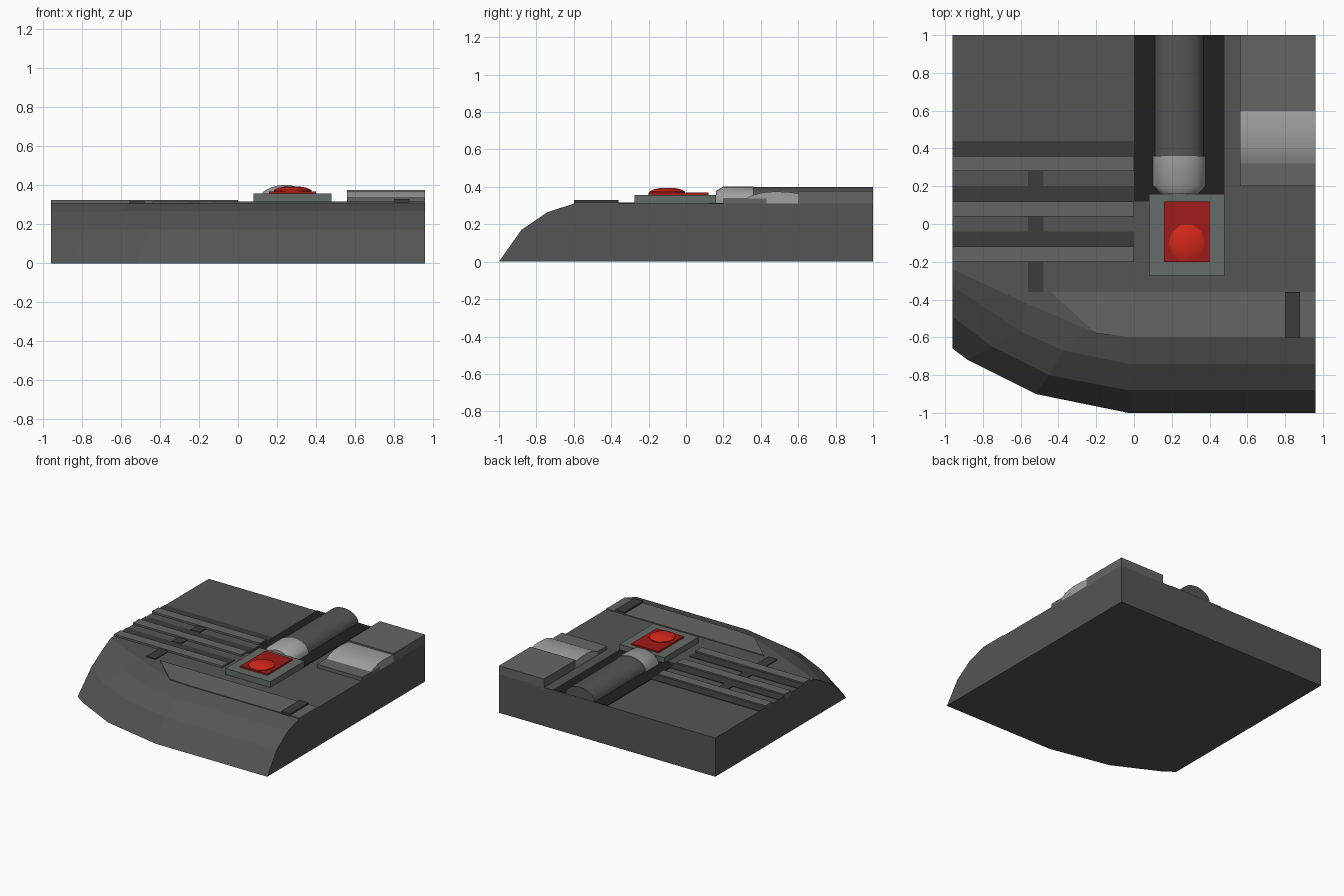
import bpy, bmesh, math

if "Cube" in bpy.data.objects:
    bpy.data.objects.remove(bpy.data.objects["Cube"])


def material(name, r, g, b):
    m = bpy.data.materials.new(name)
    m.diffuse_color = (r, g, b, 1)
    m.use_nodes = True
    m.node_tree.nodes["Principled BSDF"].inputs["Base Color"].default_value = m.diffuse_color
    return m


HULL = material("hull_grey", 0.09, 0.09, 0.09)
PANEL = material("panel_grey", 0.13, 0.13, 0.13)
DARK = material("dark_grey", 0.045, 0.045, 0.045)
BLACK = material("black", 0.015, 0.015, 0.015)
SILVER = material("silver", 0.35, 0.35, 0.35)
BASE = material("green_grey", 0.13, 0.15, 0.14)
RED = material("red", 0.35, 0.01, 0.01)
BRIGHT = material("bright_red", 0.65, 0.02, 0.01)


def loft(name, rings, mat, smooth=False):
    """Skin a stack of equal-length closed rings and cap both ends."""
    bm = bmesh.new()
    rows = [[bm.verts.new(p) for p in ring] for ring in rings]
    n = len(rings[0])
    for a, b in zip(rows, rows[1:]):
        for i in range(n):
            j = (i + 1) % n
            bm.faces.new((a[i], a[j], b[j], b[i]))
    bm.faces.new(rows[0])
    bm.faces.new(rows[-1])
    bmesh.ops.recalc_face_normals(bm, faces=bm.faces)
    me = bpy.data.meshes.new(name)
    bm.to_mesh(me)
    bm.free()
    ob = bpy.data.objects.new(name, me)
    bpy.context.collection.objects.link(ob)
    me.materials.append(mat)
    if smooth:
        bpy.ops.object.select_all(action='DESELECT')
        ob.select_set(True)
        bpy.context.view_layer.objects.active = ob
        bpy.ops.object.shade_smooth_by_angle(angle=math.radians(40))
    return ob


def plate(name, outline, z0, z1, mat):
    return loft(name, [[(x, y, z) for x, y in outline] for z in (z0, z1)], mat)


def box(name, x0, x1, y0, y1, z0, z1, mat):
    return plate(name, [(x0, y0), (x1, y0), (x1, y1), (x0, y1)], z0, z1, mat)


def arch(cx, y, rx, rz, z0, n=12):
    """Half-ellipse cross-section standing on z0."""
    return [(cx + rx * math.cos(math.pi * i / n), y,
             z0 + rz * math.sin(math.pi * i / n)) for i in range(n + 1)]


# Hull: four levels of a rounded front edge, flat sides and back
levels = [
    (0.000, -1.00, (-0.52, -0.90), (-0.88, -0.72), -0.66),
    (0.170, -0.88, (-0.45, -0.80), (-0.75, -0.65), -0.49),
    (0.265, -0.74, (-0.37, -0.67), (-0.60, -0.57), -0.33),
    (0.310, -0.60, (-0.24, -0.56), (-0.57, -0.42), -0.24),
]
loft("hull", [[(x, y, z) for x, y in
               [(0.96, yf), (-0.03, yf), a, b, (-0.96, ys), (-0.96, 1), (0.96, 1)]]
              for z, yf, a, b, ys in levels], HULL)

# Front inset panel and its crossing strip
plate("front_panel", [(-0.44, -0.36), (-0.20, -0.58), (-0.03, -0.595),
                      (0.96, -0.595), (0.96, -0.36)], 0.29, 0.316, PANEL)
box("front_strip", 0.80, 0.88, -0.60, -0.36, 0.29, 0.329, DARK)

# Left ribs: raised bar, dark strip behind it, short connector in front
for i in range(3):
    y = -0.20 + 0.24 * i
    box(f"rib_{i}", -0.96, 0, y, y + 0.08, 0.29, 0.325, PANEL)
    box(f"rib_groove_{i}", -0.96, 0, y + 0.08, y + 0.16, 0.29, 0.314, DARK)
    box(f"rib_connector_{i}", -0.56, -0.48, y - (0.16 if i == 0 else 0.08), y,
        0.29, 0.317, DARK)

# Barrel lying in its black bed, with a silver collar
box("barrel_bed", 0, 0.48, 0.12, 1.0, 0.29, 0.314, BLACK)
loft("barrel", [arch(0.24, y, 0.13, 0.088, 0.31) for y in (0.36, 1.0)], HULL, True)
loft("barrel_collar", [arch(0.24, 0.16, 0.10, 0.068, 0.31),
                       arch(0.24, 0.20, 0.14, 0.092, 0.31),
                       arch(0.24, 0.36, 0.14, 0.092, 0.31)], SILVER, True)

# Push button: base, red plate and low dome
box("button_base", 0.08, 0.48, -0.275, 0.16, 0.29, 0.357, BASE)
box("button_plate", 0.16, 0.40, -0.20, 0.12, 0.35, 0.369, RED)
loft("button_dome", [[(0.28 + r * math.cos(math.tau * i / 10),
                       -0.10 + 1.05 * r * math.sin(math.tau * i / 10), z)
                      for i in range(10)]
                     for r, z in ((0.096, 0.36), (0.096, 0.375), (0.07, 0.388), (0.03, 0.395))],
     BRIGHT, True)

# Rear right block, its front ledge and the rounded silver roller between
box("rear_block", 0.56, 0.96, 0.60, 1.0, 0.29, 0.377, PANEL)
box("rear_ledge", 0.56, 0.96, 0.20, 0.43, 0.29, 0.337, PANEL)
roller = [(0.32, 0.30), (0.32, 0.337), (0.36, 0.357), (0.41, 0.370), (0.47, 0.375),
          (0.54, 0.373), (0.60, 0.365), (0.60, 0.30)]
loft("roller", [[(x, y, z) for y, z in roller] for x in (0.56, 0.96)], SILVER, True)
